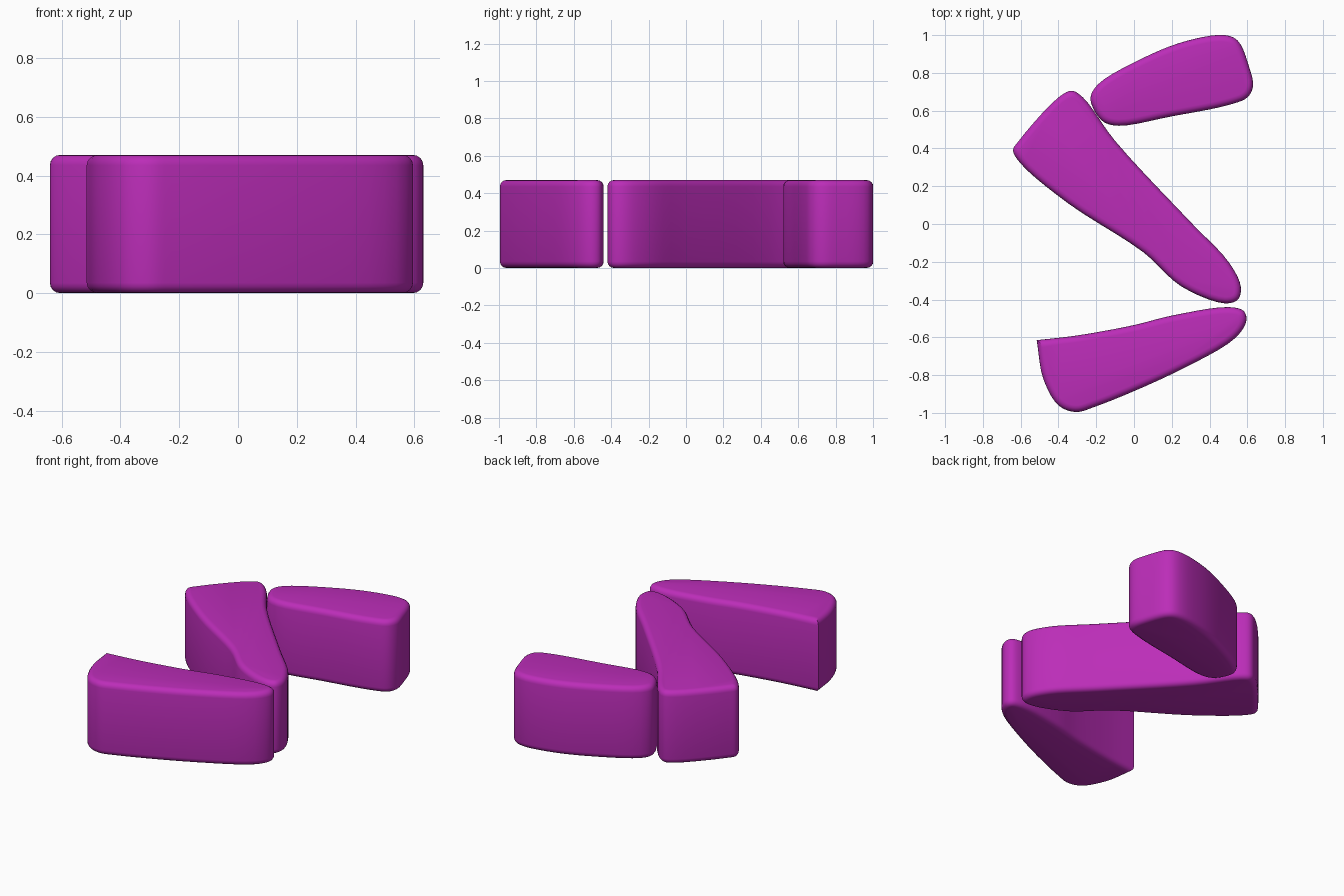
import bpy
import bmesh
from math import radians
from mathutils import Vector

HEIGHT = 0.47
EDGE_RADIUS = 0.035
STEPS = 5

cube = bpy.data.objects.get("Cube")
if cube:
    bpy.data.objects.remove(cube, do_unlink=True)

# Single purple colour for every block
purple = bpy.data.materials.new("purple")
purple.use_nodes = True
colour = (0.5, 0.026, 0.48, 1)
purple.diffuse_color = colour
shader = next(n for n in purple.node_tree.nodes if n.type == "BSDF_PRINCIPLED")
shader.inputs["Base Color"].default_value = colour
shader.inputs["Roughness"].default_value = 0.5


def spline_point(a, b, c, d, t):
    """Centripetal Catmull-Rom point between b and c."""
    t_a = 0
    t_b = t_a + max((b - a).length, 1e-4) ** 0.5
    t_c = t_b + (c - b).length ** 0.5
    t_d = t_c + max((d - c).length, 1e-4) ** 0.5
    t = t_b + (t_c - t_b) * t
    ab = a.lerp(b, (t - t_a) / (t_b - t_a))
    bc = b.lerp(c, (t - t_b) / (t_c - t_b))
    cd = c.lerp(d, (t - t_c) / (t_d - t_c))
    abc = ab.lerp(bc, (t - t_a) / (t_c - t_a))
    bcd = bc.lerp(cd, (t - t_b) / (t_d - t_b))
    return abc.lerp(bcd, (t - t_b) / (t_c - t_b))


def smooth_outline(points, sharp_start):
    """Closed smooth outline; the first point may stay a sharp corner."""
    pts = [Vector(p) / 100 for p in points]
    n = len(pts)
    outline = []
    for i in range(n):
        a, b, c, d = (pts[(i + k) % n] for k in (-1, 0, 1, 2))
        if sharp_start and i == 0:
            a = b + (b - c)
        if sharp_start and i == n - 1:
            d = c + (c - b)
        outline += [spline_point(a, b, c, d, s / STEPS) for s in range(STEPS)]
    return outline


def make_block(name, points, sharp_start=False):
    """Extrude an outline upward and round its top and bottom rims."""
    bm = bmesh.new()
    verts = [bm.verts.new((p.x, p.y, 0)) for p in smooth_outline(points, sharp_start)]
    base = bm.faces.new(verts)
    result = bmesh.ops.extrude_face_region(bm, geom=[base], use_keep_orig=True)
    top = [g for g in result["geom"] if isinstance(g, bmesh.types.BMVert)]
    bmesh.ops.translate(bm, verts=top, vec=(0, 0, HEIGHT))
    bmesh.ops.recalc_face_normals(bm, faces=bm.faces)
    rims = [e for e in bm.edges if abs(e.verts[0].co.z - e.verts[1].co.z) < 1e-5]
    bmesh.ops.bevel(bm, geom=rims, offset=EDGE_RADIUS, segments=4,
                    profile=0.5, affect="EDGES", clamp_overlap=True)
    mesh = bpy.data.meshes.new(name)
    bm.to_mesh(mesh)
    bm.free()
    mesh.materials.append(purple)
    block = bpy.data.objects.new(name, mesh)
    bpy.context.collection.objects.link(block)
    bpy.ops.object.select_all(action="DESELECT")
    block.select_set(True)
    bpy.context.view_layer.objects.active = block
    bpy.ops.object.shade_smooth_by_angle(angle=radians(35))
    return block


# Short rounded wedge at the back
make_block("back_block", [
    (-23, 67), (-19, 74), (5, 88), (28, 97), (48, 100), (55, 97), (61, 83),
    (63, 73), (60, 67), (50, 63), (20, 57), (-8, 52), (-16, 54), (-21, 60)])

# Long diagonal block through the middle
make_block("middle_block", [
    (-64, 39), (-61, 44), (-40, 67), (-33, 70.5), (-27, 67), (-10, 44),
    (30, 1), (50, -20), (56.5, -33), (55, -40), (48, -42), (25, -33),
    (5, -15), (-35, 11), (-60, 32)])

# Front wedge with one crisp corner
make_block("front_block", [
    (-51.5, -61.5), (-30, -59), (0, -53.5), (20, -48.5), (50, -44),
    (58, -46), (59.5, -51), (54, -60), (25, -77), (-20, -96.5),
    (-31, -99.5), (-40, -96), (-48, -82)], sharp_start=True)
